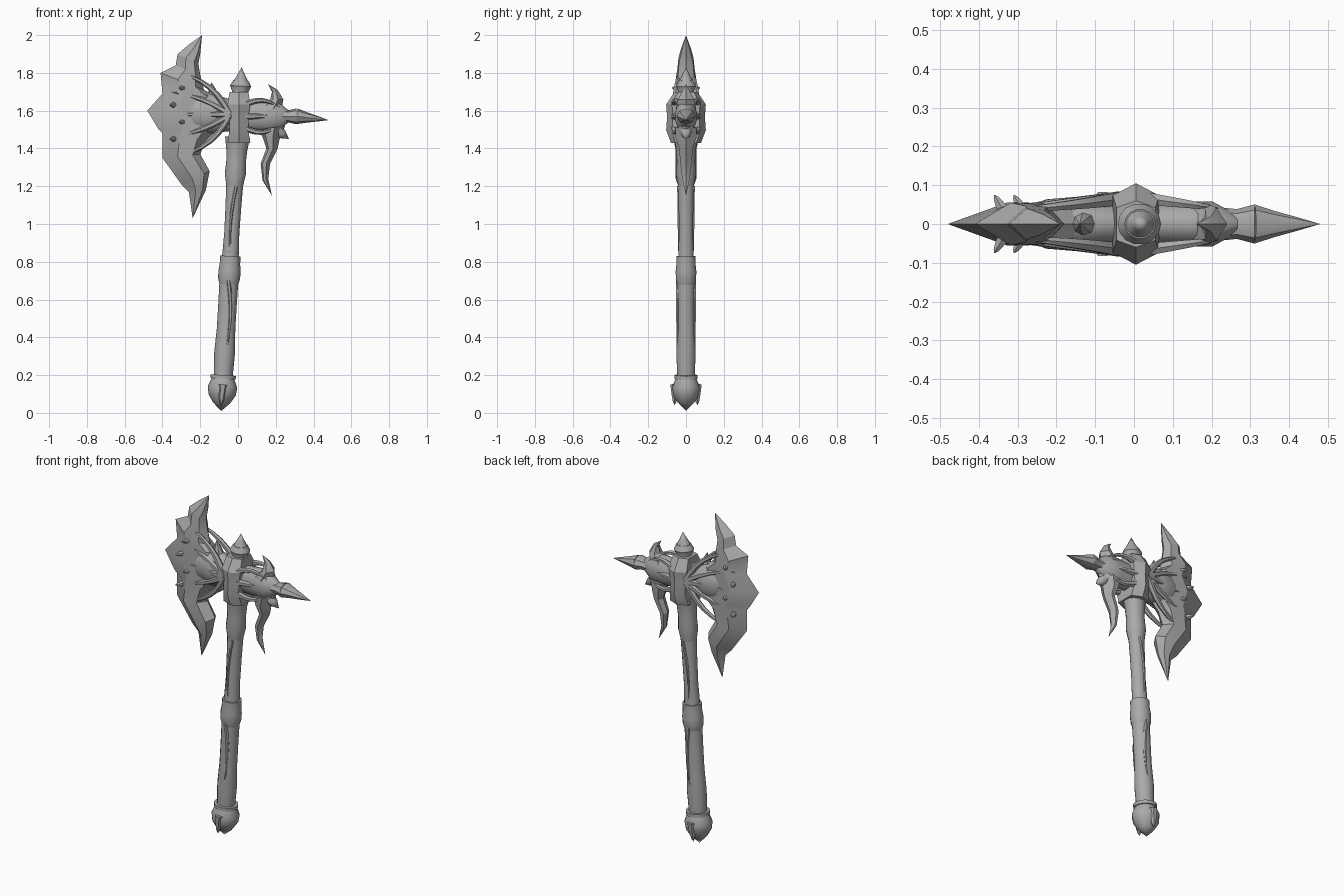
import bpy, bmesh, math
from mathutils import Vector

default_cube = bpy.data.objects.get("Cube")
if default_cube:
    bpy.data.objects.remove(default_cube, do_unlink=True)

metal = bpy.data.materials.new("plain grey")
metal.use_nodes = True
grey = (.4, .4, .4, 1)
metal.diffuse_color = grey
metal.node_tree.nodes["Principled BSDF"].inputs["Base Color"].default_value = grey


def loft(name, rings, sharp=40):
    """Skin a list of equal rings, cap both ends and weld points at the tips."""
    bm = bmesh.new()
    loops = [[bm.verts.new(point) for point in ring] for ring in rings]
    count = len(loops[0])
    for lower, upper in zip(loops, loops[1:]):
        for i in range(count):
            j = (i + 1) % count
            bm.faces.new((lower[i], lower[j], upper[j], upper[i]))
    bm.faces.new(loops[0])
    bm.faces.new(loops[-1])
    bmesh.ops.remove_doubles(bm, verts=bm.verts, dist=.001)
    bmesh.ops.recalc_face_normals(bm, faces=bm.faces)
    mesh = bpy.data.meshes.new(name)
    bm.to_mesh(mesh)
    bm.free()
    mesh.materials.append(metal)
    obj = bpy.data.objects.new(name, mesh)
    bpy.context.collection.objects.link(obj)
    bpy.ops.object.select_all(action="DESELECT")
    obj.select_set(True)
    bpy.context.view_layer.objects.active = obj
    bpy.ops.object.shade_smooth_by_angle(angle=math.radians(sharp))


def tube(name, start, end, radii, flat=1, bow=0, sides=14):
    """Round body from start to end, with evenly spaced radii, flattened in depth."""
    start, end = Vector(start), Vector(end)
    along = (end - start).normalized()
    side = along.cross(Vector((0, 1, 0))).normalized()
    depth = side.cross(along)
    rings = []
    for k, radius in enumerate(radii):
        part = k / (len(radii) - 1)
        centre = start.lerp(end, part) + side * bow * math.sin(math.pi * part)
        turns = [math.tau * i / sides for i in range(sides)]
        rings.append([centre + side * radius * math.cos(turn)
                      + depth * radius * flat * math.sin(turn) for turn in turns])
    loft(name, rings)


def turned(name, low, high, radii):
    """Round part lying on the slightly leaning centre line of the handle."""
    start, end = [(.06 * z - .09, 0, z) for z in (low, high)]
    tube(name, start, end, radii, flat=.95)


def both_faces(name, start, end, radius, bow=0):
    """Tapering raised vein or thorn, repeated on front and back."""
    for label, way in (("front", -1), ("back", 1)):
        ends = [(x, way * y, z) for x, y, z in (start, end)]
        radii = [radius * math.sqrt(1 - k / 6) for k in range(7)]
        tube(f"{name}_{label}", *ends, radii, bow=bow, sides=6)


def bladed(name, outer, inner, steepness):
    """Ridged plate between two edges; it is thicker where it is wider."""
    rings = []
    for edge, back in zip(outer, inner):
        edge, back = [Vector((x, 0, z)) for x, z in (edge, back)]
        half = Vector((0, min(.055, steepness * (edge - back).length), 0))
        ridge, bevel = edge.lerp(back, .4), edge.lerp(back, .8)
        rings.append([edge, ridge - half, bevel - half * .9,
                      back, bevel + half * .9, ridge + half])
    loft(name, rings, sharp=25)


# Handle, from pommel to socket
turned("pommel", .01, .18, (0, .045, .072, .078, .06))
turned("pommel_rim", .18, .2, (.067, .067))
turned("grip", .19, .7, (.05, .055, .049, .049, .05))
turned("grip_collar", .67, .83, (.047, .058, .059, .054, .054))
turned("upper_shaft", .8, 1.25, (.045, .04, .042, .046))
turned("socket", 1.2, 1.46, (.044, .056, .052, .056, .066))
both_faces("pommel_leaf", (-.08, .06, .15), (-.09, .06, .04), .026)
both_faces("grip_ridge", (-.05, .043, .7), (-.07, .046, .3), .012, bow=.02)
both_faces("shaft_ridge", (-.01, .038, 1.2), (-.04, .038, .8), .01, bow=-.015)

# Central hub, pointed at front and back
hub_outline = ((1, -.7), (0, -1), (-1, -.7), (-1, .7), (0, 1), (1, .7))
hub_sizes = ((.06, .08), (.05, .105), (.05, .1), (.06, .105), (.05, .06))
hub_rings = []
for level, (wide, deep) in enumerate(hub_sizes):
    height = 1.43 + .27 * level / (len(hub_sizes) - 1)
    hub_rings.append([(wide * u + .005, deep * v, height) for u, v in hub_outline])
loft("hub", hub_rings, sharp=30)
turned("finial_cup", 1.67, 1.76, (.05, .043, .056, .04))
turned("finial_point", 1.75, 1.83, (.042, .02, 0))

# Arms reaching out from the hub
tube("blade_arm", (0, 0, 1.57), (-.3, 0, 1.6), (.08, .09, .11, .1, .05), flat=.65)
tube("spike_arm", (0, 0, 1.57), (.27, 0, 1.57), (.08, .08, .085, .085, .03), flat=.7)

# Broad jagged blade, from the upper tip to the lower tip
bladed("axe_blade",
       outer=((-.19, 2), (-.26, 1.95), (-.32, 1.9), (-.33, 1.84), (-.41, 1.8), (-.4, 1.69),
              (-.48, 1.6), (-.42, 1.5), (-.4, 1.48), (-.4, 1.35), (-.3, 1.21), (-.26, 1.17), (-.24, 1.03)),
       inner=((-.19, 2), (-.2, 1.9), (-.21, 1.85), (-.2, 1.79), (-.18, 1.71), (-.12, 1.68),
              (-.1, 1.6), (-.12, 1.49), (-.17, 1.44), (-.2, 1.37), (-.15, 1.28), (-.17, 1.18), (-.24, 1.03)),
       steepness=.33)

# Horns and spikes
bladed("upper_horn",
       outer=((.16, 1.74), (.21, 1.71), (.24, 1.66), (.23, 1.6)),
       inner=((.16, 1.74), (.18, 1.7), (.17, 1.66), (.12, 1.62)),
       steepness=.6)
bladed("lower_horn",
       outer=((.25, 1.52), (.22, 1.45), (.21, 1.4), (.17, 1.32), (.16, 1.24), (.18, 1.15)),
       inner=((.11, 1.5), (.13, 1.46), (.15, 1.4), (.12, 1.32), (.13, 1.23), (.18, 1.15)),
       steepness=.6)
tube("horn_spur", (.2, 0, 1.5), (.27, 0, 1.45), (.035, .025, 0), sides=8)
tube("blade_thorn", (-.13, 0, 1.66), (-.14, 0, 1.75), (.035, .022, 0), sides=8)
tube("spike_neck", (.22, 0, 1.57), (.31, 0, 1.57), (.036, .032, .042), flat=1.2, sides=8)
tube("side_spike", (.31, 0, 1.57), (.48, 0, 1.55), (.042, .027, .014, 0), flat=1.2, sides=8)

# Raised veins fanning over the blade and the arms
for n in range(5):
    angle = math.radians(40 - 20 * n)
    tip = (-.12 - .25 * math.cos(angle), .035, 1.58 + .35 * math.sin(angle))
    both_faces(f"blade_vein_{n}", (-.04, .066, 1.58), tip, .02, bow=.02 * (n - 2))
for n in (-1, 0, 1):
    both_faces(f"arm_vein_{n + 1}", (.03, .066, 1.57 + .06 * n), (.22, .04, 1.57 + .05 * n),
               .018, bow=.03 * n)

# Short thorns standing on the blade faces
for n in range(4):
    x, z = -.31 - .05 * (n % 2), 1.72 - .09 * n
    both_faces(f"face_thorn_{n}", (x + .02, .04, z), (x, .075, z), .016)
